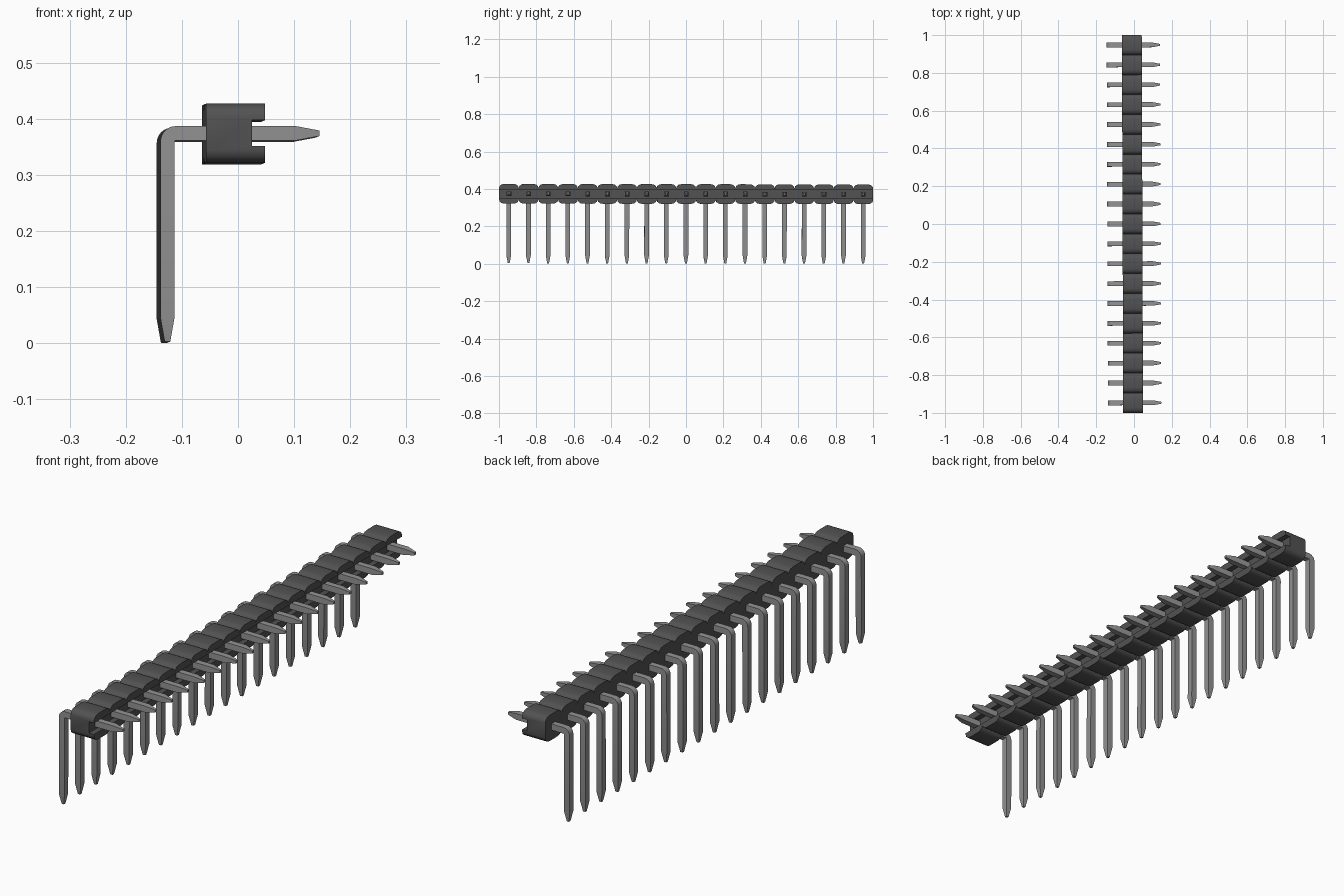
import bpy, bmesh, math

if "Cube" in bpy.data.objects:
    bpy.data.objects.remove(bpy.data.objects["Cube"], do_unlink=True)

COUNT = 19
PITCH = 2 / COUNT
YAW, TILT = 0.0035, -0.0015      # the strip sits very slightly askew


def material(name, value):
    m = bpy.data.materials.new(name)
    m.use_nodes = True
    col = (value, value, value, 1)
    m.diffuse_color = col
    m.node_tree.nodes["Principled BSDF"].inputs["Base Color"].default_value = col
    return m


plastic = material("dark grey plastic", 0.085)
metal = material("grey metal", 0.29)


def finish(bm, name, mat):
    bmesh.ops.recalc_face_normals(bm, faces=bm.faces)
    me = bpy.data.meshes.new(name)
    bm.to_mesh(me)
    bm.free()
    ob = bpy.data.objects.new(name, me)
    bpy.context.collection.objects.link(ob)
    me.materials.append(mat)
    ob.rotation_euler = (TILT, 0, YAW)
    return ob


def smooth(ob, angle):
    bpy.ops.object.select_all(action='DESELECT')
    ob.select_set(True)
    bpy.context.view_layer.objects.active = ob
    bpy.ops.object.shade_smooth_by_angle(angle=math.radians(angle))


# Housing: one scalloped row outline in y-z, extruded across x
Z0, Z1 = 0.320, 0.4255
X0, X1, XS = -0.0605, 0.0445, 0.0215
RY, RZ = 0.027, 0.022
edge = []                         # (y, depth below the crest) of every rib
for i in range(COUNT):
    a, b = -1 + i * PITCH, -1 + (i + 1) * PITCH
    arc = [(RY * (1 - math.cos(t)), RZ * (1 - math.sin(t)))
           for t in [math.radians(d) for d in (0, 30, 60, 90)]]
    left = [(a + y, d) for y, d in arc]
    right = [(b - y, d) for y, d in reversed(arc)]
    edge += (left if i == 0 else left[1:]) + right

bm = bmesh.new()
outline = [(y, Z1 - d) for y, d in edge] + [(y, Z0 + d) for y, d in reversed(edge)]
face = bm.faces.new([bm.verts.new((X0, y, z)) for y, z in outline])
ext = bmesh.ops.extrude_face_region(bm, geom=[face])
for v in ext["geom"]:
    if isinstance(v, bmesh.types.BMVert):
        v.co.x = X1
housing = finish(bm, "housing", plastic)

# Slot running along the mating side
bm = bmesh.new()
bmesh.ops.create_cube(bm, size=1)
for v in bm.verts:
    v.co.x = XS if v.co.x < 0 else 0.1
    v.co.y *= 2.2
    v.co.z = 0.350 if v.co.z < 0 else 0.396
cutter = finish(bm, "slot_cutter", plastic)
cutter.hide_render = True
mod = housing.modifiers.new("slot", 'BOOLEAN')
mod.object = cutter
mod.solver = 'EXACT'
bpy.context.view_layer.objects.active = housing
bpy.ops.object.modifier_apply(modifier=mod.name)
bpy.data.objects.remove(cutter, do_unlink=True)
smooth(housing, 35)

# Pin: square section swept along a right-angle path with tapered tips
H = 0.0125                        # half thickness
XL, XR = -0.1415, -0.1165         # vertical leg
ZB, ZT = 0.360, 0.3855            # horizontal arm
R = 0.027                         # outer bend radius
XC, ZC, TIP = (XL + XR) / 2, (ZB + ZT) / 2, 0.005
# each ring: outer (x, z), inner (x, z), half width in y
rings = [((XC - TIP, 0.0015), (XC + TIP, 0.0015), TIP),
         ((XL, 0.044), (XR, 0.044), H)]
for k in range(7):
    t = math.radians(15 * k)
    c, s = math.cos(t), math.sin(t)
    r = 0.003
    rings.append(((XL + R * (1 - c), ZT - R * (1 - s)),
                  (XR + r * (1 - c), ZB - r * (1 - s)), H))
rings += [((0.100, ZT), (0.100, ZB), H),
          ((0.1415, ZC + TIP), (0.1415, ZC - TIP), TIP)]

bm = bmesh.new()
for i in range(COUNT):
    yc = -1 + (i + 0.5) * PITCH
    loops = [[bm.verts.new((p[0], yc + s * w, p[1]))
              for p, s in ((o, -1), (o, 1), (n, 1), (n, -1))] for o, n, w in rings]
    for a, b in zip(loops, loops[1:]):
        for j in range(4):
            k = (j + 1) % 4
            bm.faces.new((a[j], a[k], b[k], b[j]))
    bm.faces.new(loops[0])
    bm.faces.new(loops[-1])
pins = finish(bm, "pins", metal)
smooth(pins, 25)
